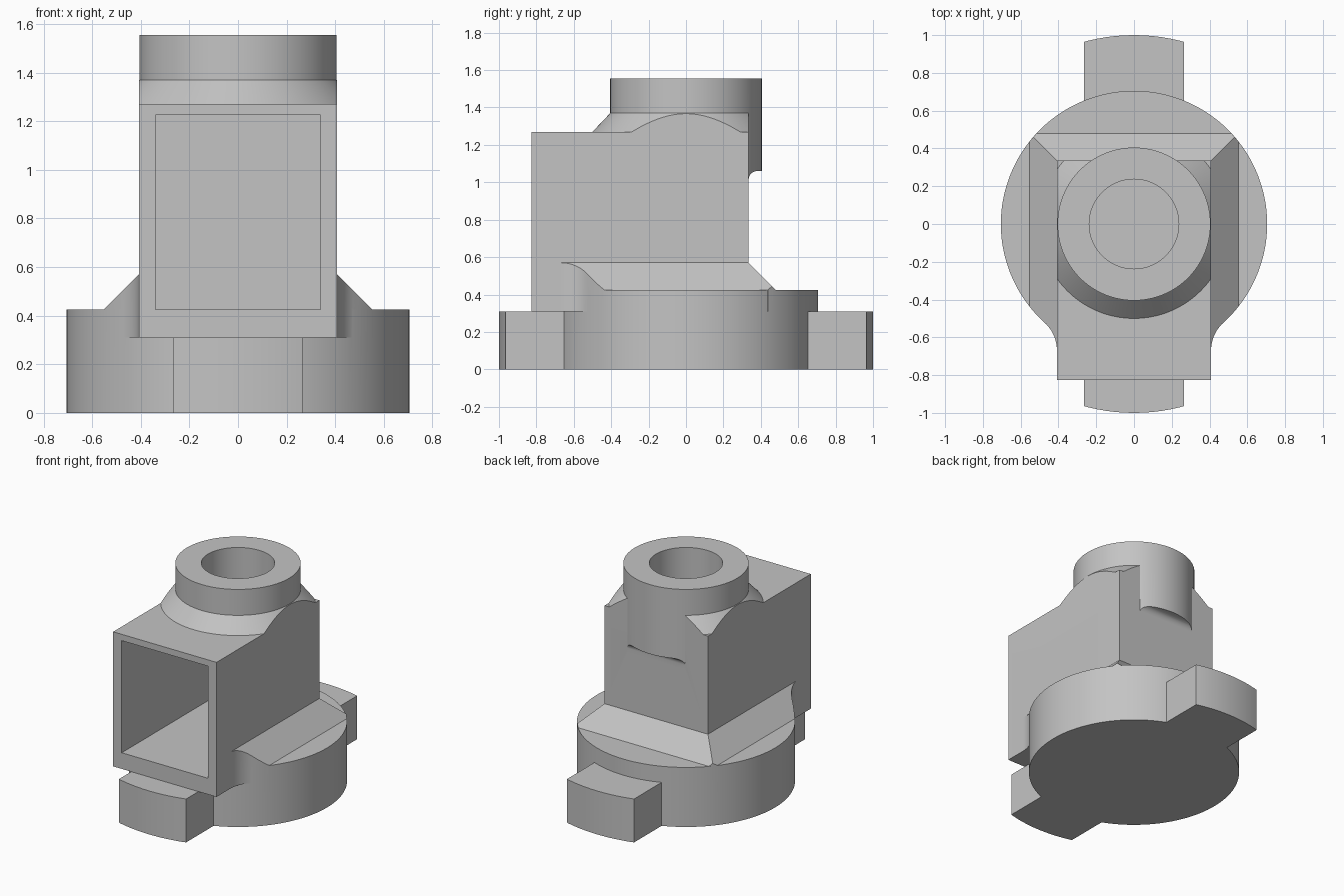
import bpy, bmesh
from math import sin, cos, pi, atan2, hypot
from mathutils import Vector

if "Cube" in bpy.data.objects:
    bpy.data.objects.remove(bpy.data.objects["Cube"], do_unlink=True)

grey = bpy.data.materials.new("plain grey")
grey.use_nodes = True
colour = (0.55, 0.55, 0.55, 1)
grey.diffuse_color = colour
grey.node_tree.nodes["Principled BSDF"].inputs["Base Color"].default_value = colour


def finish(name, bm):
    bmesh.ops.recalc_face_normals(bm, faces=bm.faces)
    mesh = bpy.data.meshes.new(name)
    bm.to_mesh(mesh)
    bm.free()
    mesh.materials.append(grey)
    ob = bpy.data.objects.new(name, mesh)
    bpy.context.collection.objects.link(ob)
    return ob


def loft(name, lower, upper):
    """Solid between two matching rings of points."""
    bm = bmesh.new()
    a = [bm.verts.new(p) for p in lower]
    b = [bm.verts.new(p) for p in upper]
    n = len(a)
    bm.faces.new(a)
    bm.faces.new(b)
    for i in range(n):
        j = (i + 1) % n
        bm.faces.new((a[i], a[j], b[j], b[i]))
    return finish(name, bm)


def ring(r, z, n=128):
    return [(r * cos(2 * pi * i / n), r * sin(2 * pi * i / n), z) for i in range(n)]


def rect(w, front, back, z):
    return [(-w, front, z), (w, front, z), (w, back, z), (-w, back, z)]


def cylinder(name, r0, r1, z0, z1):
    return loft(name, ring(r0, z0), ring(r1, z1))


def block(name, w, front, back, z0, z1):
    return loft(name, rect(w, front, back, z0), rect(w, front, back, z1))


def combine(target, other, operation):
    """Apply a boolean and remove the used-up part."""
    mod = target.modifiers.new("join", 'BOOLEAN')
    mod.operation = operation
    mod.solver = 'EXACT'
    mod.object = other
    bpy.context.view_layer.update()
    graph = bpy.context.evaluated_depsgraph_get()
    mesh = bpy.data.meshes.new_from_object(target.evaluated_get(graph))
    target.modifiers.clear()
    target.data = mesh
    bpy.data.objects.remove(other, do_unlink=True)


# Main dimensions
W, FRONT, BACK = 0.408, -0.825, 0.335
BASE_R, BASE_TOP, LEDGE, BOX_TOP = 0.705, 0.425, 0.31, 1.27

# Round base with a locating tab at front and back
body = cylinder("valve_housing", BASE_R, BASE_R, 0, BASE_TOP)
tabs = cylinder("locating_tabs", 1, 1, 0, LEDGE)
combine(tabs, block("tab_width", 0.265, -1.1, 1.1, -0.1, 0.5), 'INTERSECT')
combine(body, tabs, 'UNION')

# Sloped skirt, bounded by the base circle and blended into the box sides
fr, fy = 0.2, -0.67
fx = W + fr
tangent = atan2(fy, fx)
start = atan2(-fy, -fx)
side = [(0.38, fy)]
for i in range(13):
    a = pi + (start - pi) * i / 12
    side.append((fx + fr * cos(a), fy + fr * sin(a)))
for i in range(1, 49):
    a = tangent + (pi / 2 - tangent) * i / 48
    side.append((BASE_R * cos(a), BASE_R * sin(a)))
outline = side + [(-x, y) for x, y in reversed(side[:-1])]
skirt = loft("skirt", [(x, y, LEDGE) for x, y in outline],
             [(x, y, 0.7) for x, y in outline])
run = 0.145
slope = loft("slope", rect(W + run, -0.9, BACK + run, BASE_TOP),
             rect(W, -0.9, BACK, BASE_TOP + run))
combine(slope, block("slope_foot", W + run, -0.9, BACK + run, 0.2, BASE_TOP), 'UNION')
combine(skirt, slope, 'INTERSECT')
combine(body, skirt, 'UNION')

# Box-shaped duct
combine(body, block("duct", W, FRONT, BACK, LEDGE, BOX_TOP), 'UNION')

# Conical collar trimmed to the duct walls
collar = cylinder("collar", 0.595, 0.405, 1.17, 1.37)
combine(collar, block("collar_trim", W, FRONT, BACK, 1, 1.5), 'INTERSECT')
combine(body, collar, 'UNION')

# Round boss, overhanging the back wall with a small fillet underneath
boss = cylinder("boss", 0.405, 0.405, 0.98, 1.555)
f = 0.045
under = [(BACK, 0.9)]
for i in range(9):
    a = pi - pi / 2 * i / 8
    under.append((BACK + f + f * cos(a), 1.015 + f * sin(a)))
under += [(0.6, 1.06), (0.6, 0.9)]
combine(boss, loft("undercut", [(-0.5, y, z) for y, z in under],
                   [(0.5, y, z) for y, z in under]), 'DIFFERENCE')
combine(body, boss, 'UNION')

# Rectangular opening and vertical bore
combine(body, block("opening", 0.34, -1, 0.265, BASE_TOP, 1.225), 'DIFFERENCE')
combine(body, cylinder("bore", 0.237, 0.237, 0.9, 1.7), 'DIFFERENCE')

bpy.ops.object.select_all(action='DESELECT')
body.select_set(True)
bpy.context.view_layer.objects.active = body
bpy.ops.object.shade_smooth_by_angle(angle=0.4)
